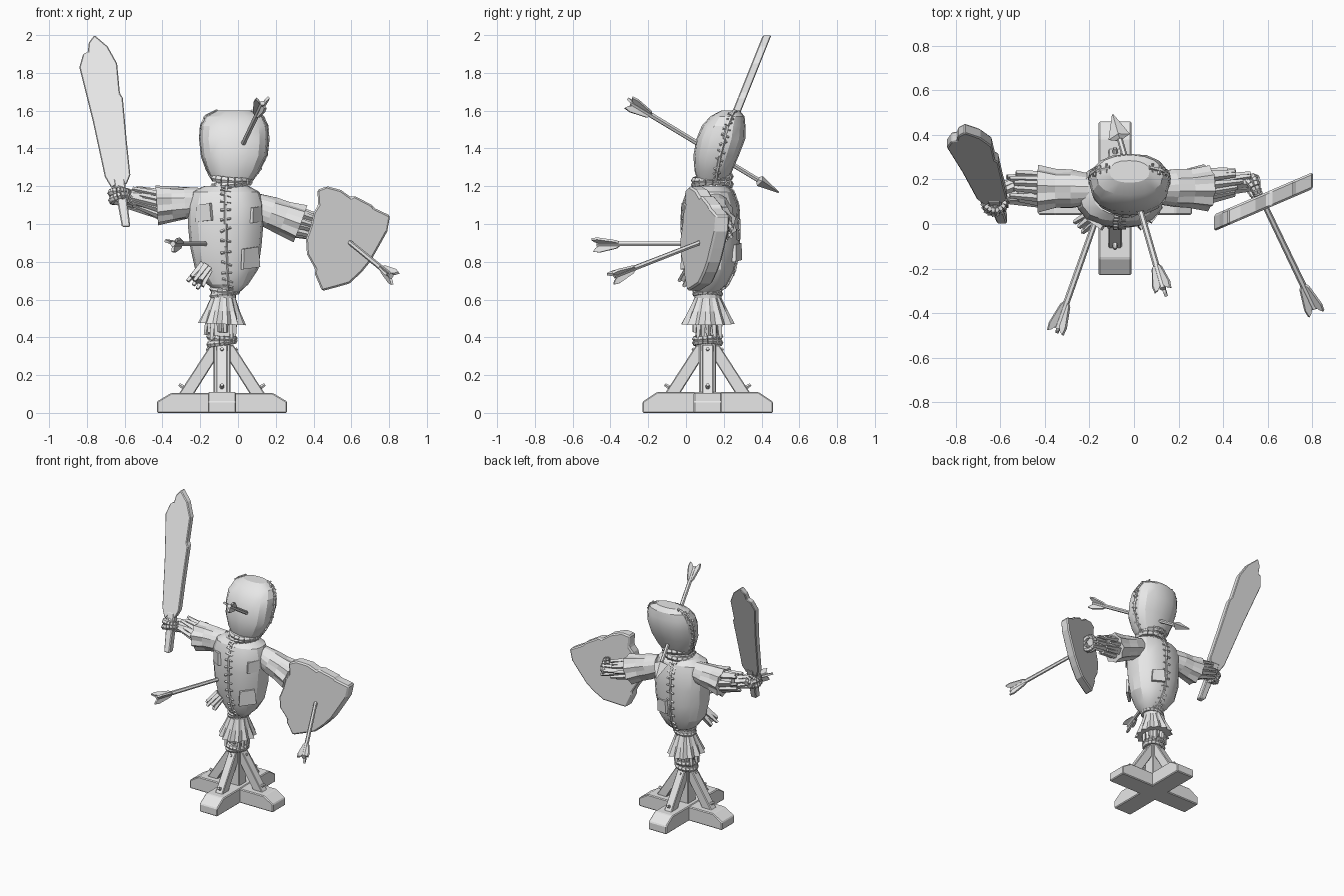
import bpy, bmesh, math, random
from mathutils import Vector, Matrix

random.seed(4)
cube = bpy.data.objects.get("Cube")
if cube:
    bpy.data.objects.remove(cube, do_unlink=True)

grey = bpy.data.materials.new("light_grey")
grey.use_nodes = True
colour = (0.8, 0.8, 0.8, 1)
grey.diffuse_color = colour
for node in grey.node_tree.nodes:
    if node.type == 'BSDF_PRINCIPLED':
        node.inputs["Base Color"].default_value = colour

CX, CY = -0.085, 0.115  # post axis


def finish(name, bm, smooth=0, bevel=0):
    bmesh.ops.recalc_face_normals(bm, faces=bm.faces[:])
    me = bpy.data.meshes.new(name)
    bm.to_mesh(me)
    bm.free()
    me.materials.append(grey)
    if smooth:
        for p in me.polygons:
            p.use_smooth = True
        me.set_sharp_from_angle(angle=math.radians(smooth))
    ob = bpy.data.objects.new(name, me)
    bpy.context.collection.objects.link(ob)
    if bevel:
        mod = ob.modifiers.new("worn_edges", 'BEVEL')
        mod.width = bevel
        mod.segments = 1
    return ob


def frame(a, b):
    a, b = Vector(a), Vector(b)
    return Matrix.Translation(a) @ (b - a).to_track_quat('Z', 'Y').to_matrix().to_4x4()


def skin(bm, rings):
    n = len(rings[0])
    vs = [[bm.verts.new(p) for p in r] for r in rings]
    for lo, hi in zip(vs, vs[1:]):
        for i in range(n):
            j = (i + 1) % n
            bm.faces.new((lo[i], lo[j], hi[j], hi[i]))
    bm.faces.new(vs[0][::-1])
    bm.faces.new(vs[-1])


def loft(bm, sections, n, m=Matrix(), pleat=0, rough=0, square=1.0):
    # each section: centre x, centre y, height, radius x, radius y
    rings = []
    for k, (x, y, z, rx, ry) in enumerate(sections):
        ring = []
        for i in range(n):
            t = 2 * math.pi * i / n
            c, s = math.cos(t), math.sin(t)
            c = math.copysign(abs(c) ** square, c)
            s = math.copysign(abs(s) ** square, s)
            f = 1 + pleat * (i % 2 * 2 - 1) * k / len(sections) + random.uniform(-rough, rough)
            ring.append(m @ Vector((x + rx * c * f, y + ry * s * f, z)))
        rings.append(ring)
    skin(bm, rings)


def tube(bm, a, b, r1, r2=None, n=6):
    length = (Vector(b) - Vector(a)).length
    r2 = r1 if r2 is None else r2
    loft(bm, [(0, 0, 0, r1, r1), (0, 0, length, r2, r2)], n, frame(a, b))


def prism(bm, outline, m, t):
    skin(bm, [[m @ Vector((x, s * t / 2, z)) for x, z in outline] for s in (-1, 1)])


def straw(name, a, b, r1, r2, count):
    # ring of loose tapered stalks
    bm = bmesh.new()
    m = frame(a, b)
    length = (Vector(b) - Vector(a)).length
    for i in range(count):
        t = 2 * math.pi * i / count + random.uniform(-.15, .15)
        d = Vector((math.cos(t), math.sin(t), 0))
        top = length * random.uniform(.7, 1.05)
        tube(bm, m @ (d * r1), m @ (d * r2 * random.uniform(.7, 1.15) + Vector((0, 0, top))),
             .02, .011, 4)
    tube(bm, a, m @ Vector((0, 0, length * .75)), r1 * .9, r2 * .8, 8)
    finish(name, bm)


def rope(name, centre, axis, radius, thick, turns=2):
    # coil of twisted cord
    bm = bmesh.new()
    m = frame(centre, Vector(centre) + Vector(axis))
    n = 18
    for k in range(turns):
        tilt = .15 * (k * 2 - 1)
        pts = []
        for i in range(n):
            t = 2 * math.pi * i / n
            pts.append(m @ Vector((radius * math.cos(t), radius * math.sin(t),
                                   (k - (turns - 1) / 2) * thick * 1.5 + tilt * radius * math.cos(t + k))))
        for i in range(n):
            tube(bm, pts[i], pts[(i + 1) % n], thick * 1.05, thick * .85, 6)
    finish(name, bm)


def seam(name, pts, r, across, size):
    # raised join with cross stitches
    bm = bmesh.new()
    across = Vector(across)
    for a, b in zip(pts, pts[1:]):
        a, b = Vector(a), Vector(b)
        tube(bm, a, b, r, r, 5)
        for f in (.25, .75):
            p = a.lerp(b, f)
            slant = Vector((0, 0, random.uniform(-.012, .012)))
            tube(bm, p - across * size - slant, p + across * size + slant, r * .9, r * .6, 4)
    finish(name, bm)


# Base: crossed beams with sloping ends
for name, turn, h in (("base_beam_side", 0, .105), ("base_beam_front", 90, .11)):
    bm = bmesh.new()
    m = Matrix.Translation((CX, CY, 0)) @ Matrix.Rotation(math.radians(turn), 4, 'Z')
    prism(bm, [(-.345, 0), (.345, 0), (.345, .06), (.27, h), (-.27, h), (-.345, .06)], m, .148)
    finish(name, bm, bevel=.006)

# Post, braces and nails
bm = bmesh.new()
prism(bm, [(-.045, .08), (.045, .08), (.045, 1.22), (-.045, 1.22)], Matrix.Translation((CX, CY, 0)), .09)
finish("post", bm, bevel=.006)
for k, side in enumerate(("left", "back", "right", "front")):
    m = Matrix.Translation((CX, CY, 0)) @ Matrix.Rotation(k * math.pi / 2, 4, 'Z')
    bm = bmesh.new()
    prism(bm, [(.155, .09), (.235, .09), (.06, .36), (.035, .36), (.035, .28)], m, .06)
    finish(side + "_brace", bm, bevel=.005)
    bm = bmesh.new()
    for x, z in ((.215, .14), (.07, .33)):
        tube(bm, m @ Vector((x - .02, 0, z - .01)), m @ Vector((x + .012, 0, z + .01)), .014, .009)
    finish(side + "_brace_nails", bm)

# Lower tie, straw and gathered cloth skirt
rope("post_rope", (CX, CY, .385), (0, 0, 1), .065, .018)
straw("skirt_straw", (CX, CY, .52), (CX, CY, .39), .065, .075, 14)
bm = bmesh.new()
loft(bm, [(0, 0, 0, .075, .07), (0, 0, .05, .07, .065), (0, 0, .12, .1, .09), (0, 0, .19, .13, .115)],
     26, frame((CX + .01, CY, .66), (CX, CY, .46)), pleat=.12, rough=.03)
finish("cloth_skirt", bm)
rope("waist_rope", (CX + .015, CY, .64), (0, 0, 1), .068, .014)

# Stuffed torso
torso = [(-.05, .11, .64, .06, .06), (-.055, .12, .68, .11, .1), (-.06, .13, .76, .165, .13),
         (-.065, .13, .88, .19, .148), (-.065, .13, 1.0, .2, .15), (-.065, .13, 1.1, .2, .145),
         (-.065, .13, 1.17, .18, .12), (-.06, .13, 1.2, .12, .09)]
bm = bmesh.new()
loft(bm, torso, 16, rough=.02, square=.9)
finish("torso", bm, smooth=22)
for name, s in (("front_seam", -1), ("back_seam", 1)):
    seam(name, [(x, y + s * ry, z) for x, y, z, rx, ry in torso], .009, (1, 0, 0), .028)

# Patches on the sacking
bm = bmesh.new()
for angle, z, w in ((-48, .82, .06), (-125, 1.06, .05), (-35, 1.05, .045), (70, .85, .05)):
    t = math.radians(angle)
    spot = Matrix.Translation((-.065 + .197 * math.cos(t), .13 + .15 * math.sin(t), z))
    prism(bm, [(-w, -w), (w, -w * .8), (w * .8, w), (-w * .9, w * .8)],
          spot @ Matrix.Rotation(t + math.pi / 2, 4, 'Z'), .02)
finish("sack_patches", bm)
straw("belly_straw", (-.17, .04, .77), (-.235, -.01, .68), .025, .045, 7)

# Head and neck
rope("neck_rope", (-.035, .14, 1.225), (0, 0, 1), .093, .021)
head = [(-.03, .14, 1.23, .1, .08), (-.025, .145, 1.28, .135, .1), (-.02, .16, 1.36, .17, .12),
        (-.02, .183, 1.45, .18, .13), (-.02, .2, 1.52, .175, .115), (-.02, .22, 1.57, .15, .09),
        (-.02, .235, 1.6, .09, .05)]
bm = bmesh.new()
loft(bm, head, 16, rough=.015, square=.85)
finish("head", bm, smooth=22)
for name, s in (("right_head_seam", -1), ("left_head_seam", 1)):
    seam(name, [(x + s * rx * .99, y + .02, z) for x, y, z, rx, ry in head], .009, (0, 1, 0), .02)

# Arms: sleeve, straw cuff and pole
arms = {"right": ((-.2, .155, 1.115), (-.43, .155, 1.1), (-.57, .165, 1.145), (-.63, .12, 1.15)),
        "left": ((.09, .16, 1.09), (.33, .165, 1.0), (.47, .185, .965), (.56, .19, .95))}
for side, (a, b, c, d) in arms.items():
    bm = bmesh.new()
    ln = (Vector(b) - Vector(a)).length
    loft(bm, [(0, 0, 0, .07, .075), (0, 0, ln * .35, .085, .085), (0, 0, ln * .65, .085, .09),
              (0, 0, ln, .1, .1)], 18, frame(a, b), pleat=.1, rough=.04)
    finish(side + "_sleeve", bm)
    straw(side + "_cuff_straw", Vector(b).lerp(Vector(a), .15), c, .065, .06, 13)
    bm = bmesh.new()
    tube(bm, a, d, .03, .03, 8)
    tube(bm, b, d, .035, .03, 8)
    finish(side + "_arm_pole", bm)
    straw(side + "_hand_straw", Vector(c).lerp(Vector(b), .3), d, .03, .04, 7)

# Wooden sword, leaning back
lean = Matrix.Identity(4)
lean[1][2], lean[1][3] = .4, -.37
bm = bmesh.new()
prism(bm, [(-.63, 1.22), (-.67, 1.19), (-.705, 1.25), (-.77, 1.55), (-.84, 1.83), (-.82, 1.9), (-.795, 1.91),
           (-.79, 1.96), (-.76, 2.0), (-.69, 1.94), (-.64, 1.85), (-.625, 1.69), (-.61, 1.67),
           (-.59, 1.45), (-.57, 1.26), (-.59, 1.21)], lean, .045)
finish("sword_blade", bm, bevel=.005)
bm = bmesh.new()
prism(bm, [(-.615, .985), (-.57, .985), (-.6, 1.24), (-.66, 1.24)], lean, .05)
finish("sword_grip", bm, bevel=.006)
rope("sword_hand_rope", (-.625, .1, 1.15), (-.1, .4, 1), .045, .02)
rope("sword_hand_cross_rope", (-.62, .11, 1.15), (1, .3, .5), .045, .016)

# Plank shield, chipped on its edges
swing = Matrix.Identity(4)
swing[1][0], swing[1][3] = .43, -.15
bm = bmesh.new()
prism(bm, [(.42, 1.18), (.47, 1.2), (.545, 1.18), (.6, 1.14), (.615, 1.15), (.71, 1.1), (.72, 1.085),
           (.805, 1.045), (.79, .96), (.74, .87), (.7, .8), (.655, .745), (.59, .685), (.52, .665),
           (.445, .645), (.405, .74), (.41, .76), (.365, .84), (.36, .92), (.385, .99),
           (.4, 1.06), (.425, 1.1)], swing, .075)
finish("shield", bm, bevel=.009)
rope("shield_strap", (.54, .16, .96), (1, .4, -.2), .05, .016)

# Arrows with three fins at the tail
arrows = {"torso_arrow": ((-.345, -.47, .895), (-.16, .05, .895), False),
          "shield_arrow": ((.81, -.38, .725), (.57, .12, .92), False),
          "head_arrow": ((.13, -.29, 1.64), (-.075, .42, 1.21), True)}
for name, (tail, end, pointed) in arrows.items():
    bm = bmesh.new()
    tube(bm, tail, end, .015, .013, 6)
    m = frame(tail, end)
    for k in range(3):
        fin = m @ Matrix.Rotation(k * 2 * math.pi / 3 + .4, 4, 'Z')
        prism(bm, [(.008, .13), (.024, .11), (.046, .015), (.042, -.02), (.024, -.008), (.008, .02)], fin, .014)
    if pointed:
        ln = (Vector(end) - Vector(tail)).length
        loft(bm, [(0, 0, ln - .05, .014, .014), (0, 0, ln - .035, .05, .03),
                  (0, 0, ln + .085, .004, .004)], 4, m)
    finish(name, bm)
